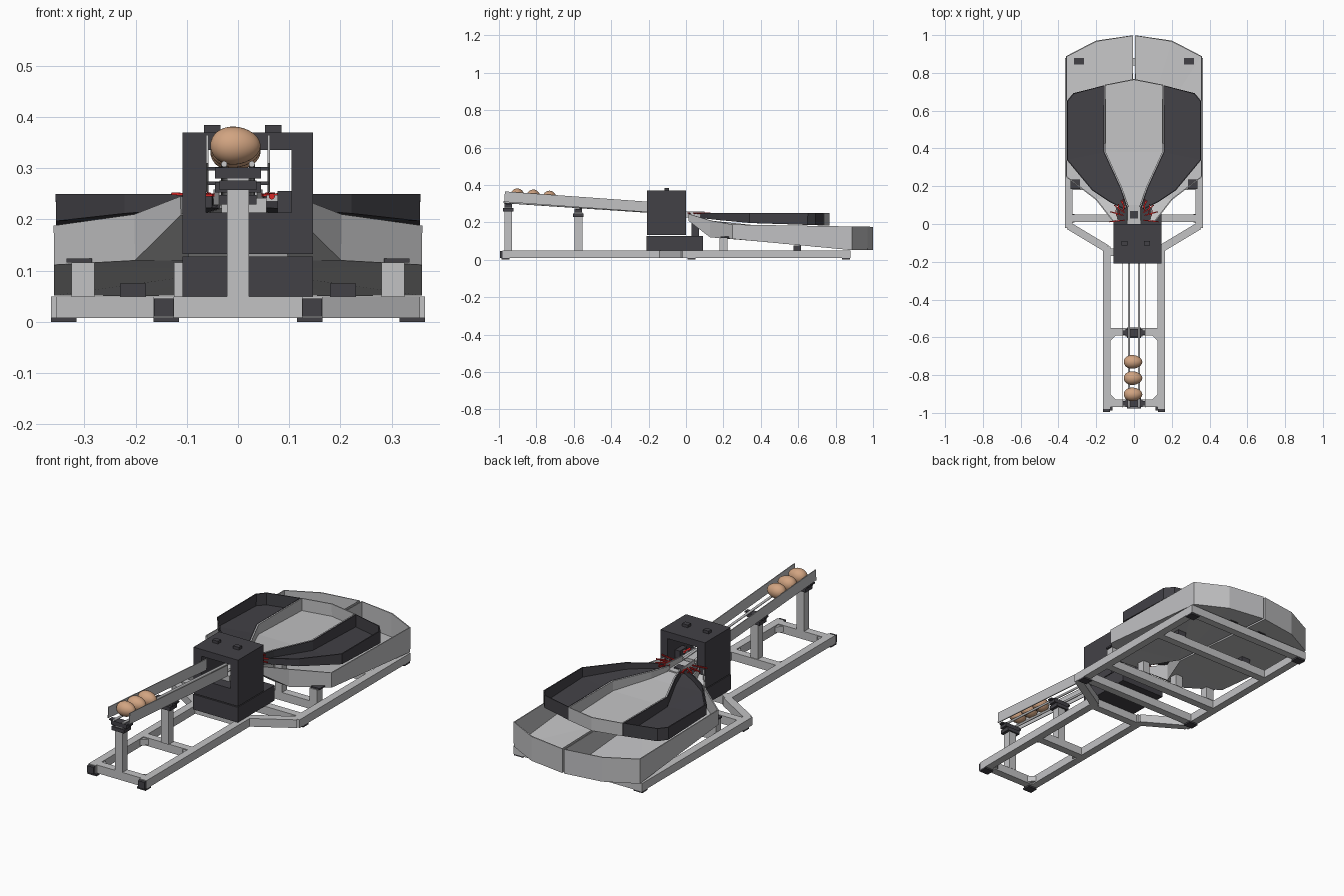
import bpy, bmesh, math
from mathutils import Vector

cube = bpy.data.objects.get("Cube")
if cube:
    bpy.data.objects.remove(cube)


def material(name, rgb):
    m = bpy.data.materials.new(name)
    m.use_nodes = True
    m.diffuse_color = (*rgb, 1)
    m.node_tree.nodes["Principled BSDF"].inputs["Base Color"].default_value = (*rgb, 1)
    return m


LIGHT = material("light_grey", (0.54, 0.54, 0.55))
DARK = material("charcoal", (0.055, 0.053, 0.062))
EGG = material("egg_tan", (0.64, 0.37, 0.22))
RED = material("red", (0.7, 0.02, 0.02))


def finish(name, bm, mat):
    bmesh.ops.recalc_face_normals(bm, faces=bm.faces)
    mesh = bpy.data.meshes.new(name)
    bm.to_mesh(mesh)
    bm.free()
    mesh.materials.append(mat)
    ob = bpy.data.objects.new(name, mesh)
    bpy.context.collection.objects.link(ob)
    return ob


def box(name, x, y, z, mat=LIGHT):
    """Box from (min, max) ranges."""
    bm = bmesh.new()
    bmesh.ops.create_cube(bm, size=1)
    for v in bm.verts:
        v.co = [(r[0] + r[1]) / 2 + c * (r[1] - r[0]) for r, c in zip((x, y, z), v.co)]
    return finish(name, bm, mat)


def beam(name, a, b, width, height, mat=LIGHT):
    """Rectangular bar between two points."""
    a, b = Vector(a), Vector(b)
    bm = bmesh.new()
    bmesh.ops.create_cube(bm, size=1)
    for v in bm.verts:
        v.co = (v.co.x * width, v.co.y * (b - a).length, v.co.z * height)
    ob = finish(name, bm, mat)
    ob.location = (a + b) / 2
    ob.rotation_euler = (b - a).to_track_quat('Y', 'Z').to_euler()
    return ob


def rod(name, a, b, radius, mat=LIGHT):
    a, b = Vector(a), Vector(b)
    bm = bmesh.new()
    bmesh.ops.create_cone(bm, cap_ends=True, segments=12, radius1=radius,
                          radius2=radius, depth=(b - a).length)
    ob = finish(name, bm, mat)
    ob.location = (a + b) / 2
    ob.rotation_euler = (b - a).to_track_quat('Z', 'Y').to_euler()
    for p in ob.data.polygons:
        p.use_smooth = len(p.vertices) == 4


def ramp(points, y):
    """Linear interpolation through (y, z) points."""
    for (y0, z0), (y1, z1) in zip(points, points[1:]):
        if y <= y1:
            return z0 + (z1 - z0) * max(0, (y - y0) / (y1 - y0))
    return points[-1][1]


def tray(name, outline, top, floor, mat, side=1):
    """Sheet tray: sloping floor and walls, open on the edge closing the outline."""
    bm = bmesh.new()
    low = [bm.verts.new((side * x, y, ramp(floor, y))) for x, y in outline]
    high = [bm.verts.new((side * x, y, ramp(top, y))) for x, y in outline]
    base = bm.faces.new(low)
    for i in range(len(low) - 1):
        bm.faces.new((low[i], low[i + 1], high[i + 1], high[i]))
    bmesh.ops.triangulate(bm, faces=[base])
    ob = finish(name, bm, mat)
    mod = ob.modifiers.new("thickness", 'SOLIDIFY')
    mod.thickness = 0.006
    mod.offset = 0


SIDES = ((1, "left"), (-1, "right"))
FRAME = (0.008, 0.05)

# Base frame
for s, n in SIDES:
    for xa, ya, xb, yb, part in ((0.145, -0.98, 0.145, -0.12, "front_rail"),
                                 (0.145, -0.13, 0.345, -0.01, "diagonal_rail"),
                                 (0.345, -0.02, 0.345, 0.88, "rear_rail")):
        beam(f"{n}_{part}", (s * xa, ya, 0.029), (s * xb, yb, 0.029), 0.04, 0.042)
    box(f"{n}_rail_cap", sorted((s * 0.126, s * 0.164)), (-0.995, -0.975), (0.01, 0.046), DARK)
    for x, y in ((0.14, -0.965), (0.34, 0.03), (0.34, 0.855)):
        box(f"{n}_foot", (s * x - 0.025, s * x + 0.025), (y - 0.022, y + 0.022), (0, 0.009), DARK)
    # Corner gussets
    for y in (-0.93, -0.59):
        d = 0.03 if y < -0.8 else -0.03
        bm = bmesh.new()
        bm.faces.new([bm.verts.new(p) for p in ((s * 0.126, y, 0.045), (s * 0.096, y, 0.045),
                                                (s * 0.126, y + d, 0.045))])
        g = finish(f"{n}_gusset", bm, LIGHT)
        g.modifiers.new("thickness", 'SOLIDIFY').thickness = 0.03
for y, half in ((-0.95, 0.126), (-0.57, 0.126), (-0.15, 0.126), (0.03, 0.326),
                (0.2, 0.326), (0.595, 0.326), (0.86, 0.326)):
    box("cross_rail", (-half, half), (y - 0.02, y + 0.02), FRAME)

# Infeed track: rods, side plates and posts
for s, n in SIDES:
    rod(f"{n}_track_rod", (s * 0.027, -0.975, 0.308), (s * 0.027, -0.02, 0.245), 0.006)
    beam(f"{n}_track_plate", (s * 0.06, -0.97, 0.337), (s * 0.06, -0.17, 0.28), 0.004, 0.056)
for y, top in ((-0.95, 0.305), (-0.575, 0.277)):
    box("track_post", (-0.021, 0.021), (y - 0.021, y + 0.021), (0.05, top - 0.025))
    box("track_saddle", (-0.045, 0.045), (y - 0.02, y + 0.02), (top - 0.025, top - 0.004), DARK)
    box("saddle_clamp", (-0.036, 0.036), (y - 0.028, y + 0.028), (top - 0.048, top - 0.029), DARK)
    for s, n in SIDES:
        box(f"{n}_plate_bracket", sorted((s * 0.03, s * 0.06)), (y - 0.012, y + 0.012),
            (top - 0.01, top - 0.003), DARK)

# Eggs, slightly tapered to one end
for i in range(3):
    bm = bmesh.new()
    bmesh.ops.create_uvsphere(bm, u_segments=32, v_segments=16, radius=1)
    for v in bm.verts:
        taper = 1 + 0.1 * v.co.z
        v.co = (-0.049 * v.co.z, 0.036 * v.co.x * taper, 0.037 * v.co.y * taper)
    egg = finish("egg", bm, EGG)
    egg.location = (-0.005, -0.902 + 0.086 * i, 0.344 - 0.006 * i)
    for p in egg.data.polygons:
        p.use_smooth = True

# Sorting tower
box("tower_base", (-0.108, 0.146), (-0.21, 0.09), (0.05, 0.128), DARK)
box("tower_sill", (-0.108, 0.146), (-0.208, 0), (0.132, 0.213), DARK)
box("tower_right_wall", (-0.108, -0.062), (-0.208, 0), (0.213, 0.337), DARK)
box("tower_left_wall", (0.104, 0.146), (-0.208, 0), (0.213, 0.337), DARK)
box("tower_roof", (-0.108, 0.146), (-0.208, 0), (0.335, 0.37), DARK)
for x in (-0.05, 0.069):
    box("roof_button", (x - 0.016, x + 0.016), (-0.115, -0.09), (0.37, 0.384), DARK)
box("weighing_block", (-0.032, 0.056), (-0.15, -0.04), (0.212, 0.242))
box("servo", (0.077, 0.104), (-0.12, -0.06), (0.213, 0.255), DARK)
box("servo_arm", (0.056, 0.08), (-0.1, -0.085), (0.235, 0.248))
rod("servo_pin", (0.066, -0.125, 0.245), (0.066, -0.08, 0.245), 0.006, RED)

# Turning chute behind the tower
box("chute_floor", (-0.035, 0.035), (-0.03, 0.1), (0.226, 0.232))
box("chute_pivot", (-0.02, 0.02), (0.03, 0.07), (0.128, 0.238), DARK)
for s, n in SIDES:
    beam(f"{n}_chute_wall", (s * 0.035, -0.02, 0.243), (s * 0.045, 0.1, 0.243), 0.005, 0.03)
    # Red fingers fan out around the chute
    for x, y, dx, dy in ((0.05, 0.02, 0.08, -0.008), (0.055, 0.045, 0.07, 0.02),
                         (0.05, 0.06, 0.055, 0.04), (0.04, 0.075, 0.03, 0.05)):
        beam(f"{n}_finger", (s * x, y, 0.247), (s * (x + dx), y + dy, 0.25), 0.006, 0.005, RED)
        beam(f"{n}_finger_tip", (s * (x + dx * 0.5), y - 0.006, 0.249),
             (s * (x + dx * 0.6), y + dy + 0.006, 0.25), 0.005, 0.005, RED)

# Upper trays: light centre, dark wings
UPPER_TOP = ((0, 0.25), (1, 0.25))
UPPER_FLOOR = ((0.08, 0.225), (0.3, 0.2), (0.77, 0.184))
tray("centre_tray", [(0.03, 0.09), (0.065, 0.19), (0.152, 0.38), (0.152, 0.735), (0, 0.765),
                     (-0.152, 0.735), (-0.152, 0.38), (-0.065, 0.19), (-0.03, 0.09)],
     UPPER_TOP, UPPER_FLOOR, LIGHT)
WING = [(0.05, 0.08), (0.13, 0.12), (0.22, 0.18), (0.353, 0.34), (0.353, 0.65), (0.32, 0.69),
        (0.158, 0.732), (0.158, 0.38), (0.071, 0.19), (0.038, 0.09)]
# Lower trays, one half each side
LOWER = [(0.11, 0.015), (0.2, 0.13), (0.357, 0.25), (0.357, 0.887), (0.2, 0.968),
         (0.007, 0.997), (0.007, 0.35), (0.1, 0.14), (0.085, 0.015)]
for s, n in SIDES:
    tray(f"{n}_wing_tray", WING, UPPER_TOP, UPPER_FLOOR, DARK, s)
    tray(f"{n}_lower_tray", LOWER, ((0.015, 0.245), (0.13, 0.21), (0.25, 0.188), (1, 0.176)),
         ((0.015, 0.21), (0.13, 0.122), (0.25, 0.113), (0.887, 0.053), (1, 0.053)), LIGHT, s)
    # Tray supports and fixing plates
    box(f"{n}_upper_post", sorted((s * 0.085, s * 0.125)), (0.18, 0.222), (0.05, 0.2))
    box(f"{n}_lower_post", sorted((s * 0.28, s * 0.325)), (0.18, 0.222), (0.05, 0.116))
    box(f"{n}_post_cap", sorted((s * 0.285, s * 0.335)), (0.185, 0.235), (0.116, 0.124), DARK)
    box(f"{n}_rear_block", sorted((s * 0.18, s * 0.23)), (0.575, 0.615), (0.05, 0.075), DARK)
    box(f"{n}_rear_plate", sorted((s * 0.265, s * 0.317)), (0.845, 0.878), (0.057, 0.064), DARK)
    box(f"{n}_rear_clip", sorted((s * 0.065, s * 0.112)), (0.867, 0.877), (0.056, 0.063), DARK)
bpy.context.view_layer.update()
